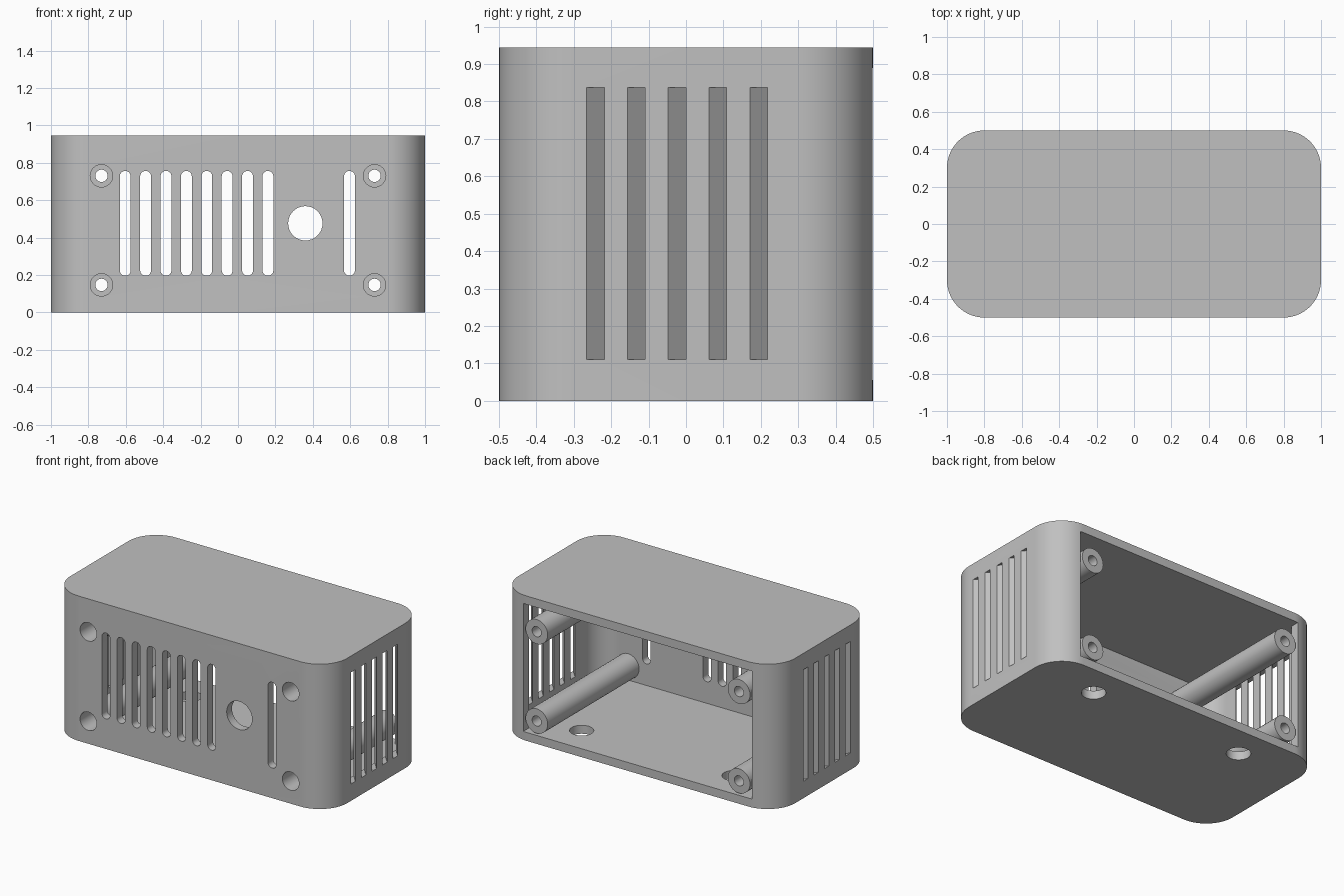
import bpy, bmesh
from math import sin, cos, pi, radians

cube = bpy.data.objects.get("Cube")
if cube:
    bpy.data.objects.remove(cube, do_unlink=True)

WIDTH, DEPTH, HEIGHT = 2.0, 1.0, 0.945
WALL, CORNER = 0.055, 0.2
POST_X, POST_Z = 0.73, (0.147, 0.73)

grey = bpy.data.materials.new("light_grey_plastic")
grey.use_nodes = True
grey.diffuse_color = (0.53, 0.53, 0.53, 1)
grey.node_tree.nodes["Principled BSDF"].inputs["Base Color"].default_value = grey.diffuse_color


def rounded_rect(u, v, w, h, r, steps=14):
    """Outline of a rectangle with rounded corners; a circle when r = w/2 = h/2."""
    pts = []
    for i, (su, sv) in enumerate([(1, 1), (-1, 1), (-1, -1), (1, -1)]):
        cu, cv = u + su * (w / 2 - r), v + sv * (h / 2 - r)
        for k in range(steps + 1):
            a = (i + k / steps) * pi / 2
            p = (cu + r * cos(a), cv + r * sin(a))
            if not pts or abs(p[0] - pts[-1][0]) + abs(p[1] - pts[-1][1]) > 1e-5:
                pts.append(p)
    if abs(pts[0][0] - pts[-1][0]) + abs(pts[0][1] - pts[-1][1]) < 1e-5:
        pts.pop()
    return pts


def circle(u, v, r):
    return rounded_rect(u, v, 2 * r, 2 * r, r, 8)


def prism(bm, outline, axis, lo, hi):
    """Extrude an outline along y or z from lo to hi."""
    def place(p, t):
        return (p[0], p[1], t) if axis == "z" else (p[0], t, p[1])
    a = [bm.verts.new(place(p, lo)) for p in outline]
    b = [bm.verts.new(place(p, hi)) for p in outline]
    bm.faces.new(a)
    bm.faces.new(b)
    for i in range(len(a)):
        j = (i + 1) % len(a)
        bm.faces.new((a[i], a[j], b[j], b[i]))


def finish(name, bm):
    bmesh.ops.recalc_face_normals(bm, faces=bm.faces)
    mesh = bpy.data.meshes.new(name)
    bm.to_mesh(mesh)
    bm.free()
    mesh.materials.append(grey)
    obj = bpy.data.objects.new(name, mesh)
    bpy.context.collection.objects.link(obj)
    return obj


def activate(obj):
    bpy.ops.object.select_all(action="DESELECT")
    obj.select_set(True)
    bpy.context.view_layer.objects.active = obj


def smooth(obj):
    activate(obj)
    bpy.ops.object.shade_smooth_by_angle(angle=radians(30))


def cut(obj, bm):
    """Subtract the solids in bm, then discard them."""
    cutter = finish("cutter", bm)
    cutter.hide_render = True
    mod = obj.modifiers.new("cut", "BOOLEAN")
    mod.operation, mod.solver, mod.object = "DIFFERENCE", "EXACT", cutter
    activate(obj)
    bpy.ops.object.modifier_apply(modifier=mod.name)
    bpy.data.objects.remove(cutter, do_unlink=True)


# Rounded outer case
bm = bmesh.new()
prism(bm, rounded_rect(0, 0, WIDTH, DEPTH, CORNER), "z", 0, HEIGHT)
case = finish("case_shell", bm)

# Hollow inside
bm = bmesh.new()
prism(bm, rounded_rect(0, 0, WIDTH - 2 * WALL, DEPTH - 2 * WALL, CORNER - WALL),
      "z", WALL, HEIGHT - WALL)
cut(case, bm)

# Open back, full inner height
bm = bmesh.new()
x = 0.825
prism(bm, [(-x, WALL), (x, WALL), (x, HEIGHT - WALL), (-x, HEIGHT - WALL)], "y", 0.3, 0.6)
cut(case, bm)

# Front vents, round port and screw holes
bm = bmesh.new()
for x in [-0.603 + 0.109 * i for i in range(8)] + [0.596]:
    prism(bm, rounded_rect(x, 0.476, 0.058, 0.56, 0.028, 6), "y", -0.6, -0.4)
prism(bm, circle(0.36, 0.476, 0.092), "y", -0.6, -0.4)
for side in (-1, 1):
    for z in POST_Z:
        prism(bm, circle(side * POST_X, z, 0.06), "y", -0.6, -0.4)
    # Floor holes
    prism(bm, circle(side * 0.55, 0.29, 0.072), "z", -0.1, 0.1)
    # Slanted side vents
    for i in range(5):
        y, half, slant = -0.242 + 0.109 * i, 0.0235, 1.1
        outline = [(side * px, y + (1 - px) * slant + s * half)
                   for px, s in ((1.05, -1), (1.05, 1), (0.92, 1), (0.92, -1))]
        prism(bm, outline, "z", 0.11, 0.838)
cut(case, bm)
smooth(case)


# Hollow screw posts with a wide bore from the front and a narrow one at the back
def screw_post(name, x, z, sides=32):
    front, step, back = -0.445, 0.3, 0.497
    profile = [(0.06, front), (0.08, front), (0.08, back),
               (0.033, back), (0.033, step), (0.06, step)]
    bm = bmesh.new()
    rings = []
    for k in range(sides):
        a = 2 * pi * k / sides
        rings.append([bm.verts.new((x + r * cos(a), y, z + r * sin(a))) for r, y in profile])
    for k in range(sides):
        p, q = rings[k], rings[(k + 1) % sides]
        for i in range(len(profile)):
            j = (i + 1) % len(profile)
            bm.faces.new((p[i], p[j], q[j], q[i]))
    smooth(finish(name, bm))


for side, label in ((1, "left"), (-1, "right")):
    for z, level in zip(POST_Z, ("lower", "upper")):
        screw_post(f"{level}_{label}_screw_post", side * POST_X, z)
